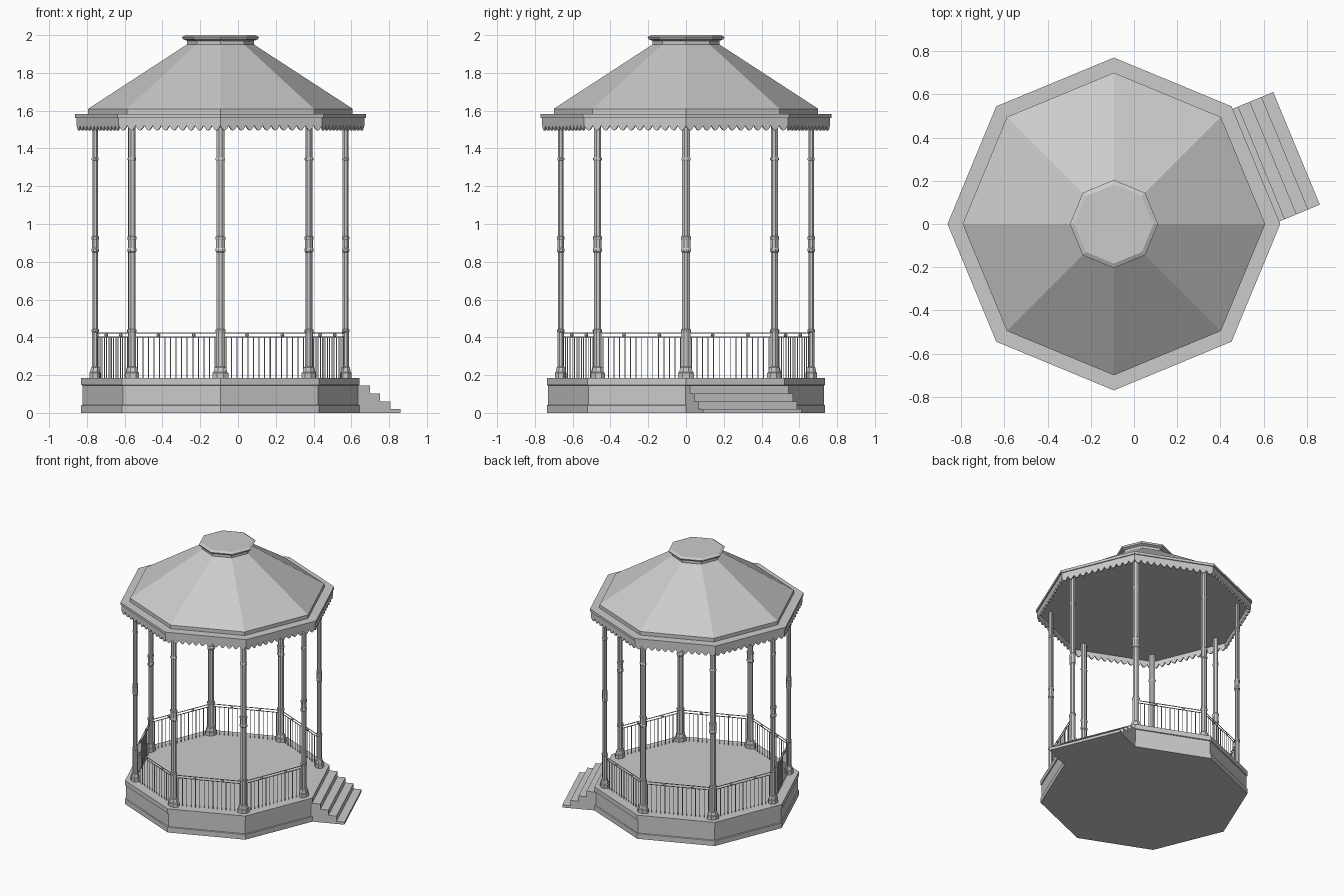
import bpy, bmesh
from math import sin, cos, pi, radians
from mathutils import Vector, Matrix

if "Cube" in bpy.data.objects:
    bpy.data.objects.remove(bpy.data.objects["Cube"])

CENTRE = Vector((-0.093, 0, 0))
C8 = cos(pi / 8)


def finish(name, bm):
    bmesh.ops.recalc_face_normals(bm, faces=bm.faces[:])
    me = bpy.data.meshes.new(name)
    bm.to_mesh(me)
    bm.free()
    ob = bpy.data.objects.new(name, me)
    bpy.context.collection.objects.link(ob)
    return ob


def lathe(bm, profile, sides=8, offset=0.0, matrix=Matrix()):
    """Stack rings of (radius, height) and cap both ends."""
    rings = []
    for r, z in profile:
        rings.append([bm.verts.new(matrix @ Vector((r * cos(offset + 2 * pi * i / sides),
                                                    r * sin(offset + 2 * pi * i / sides), z)))
                      for i in range(sides)])
    for a, b in zip(rings, rings[1:]):
        for i in range(sides):
            j = (i + 1) % sides
            bm.faces.new((a[i], a[j], b[j], b[i]))
    bm.faces.new(rings[0][::-1])
    bm.faces.new(rings[-1])


def rod(bm, a, b, r, sides=6):
    d = b - a
    m = Matrix.Translation(a) @ d.to_track_quat('Z', 'Y').to_matrix().to_4x4()
    lathe(bm, [(r, 0), (r, d.length)], sides, 0, m)


def corner(i, r, z):
    return CENTRE + Vector((r * cos(i * pi / 4), r * sin(i * pi / 4), z))


T = Matrix.Translation(CENTRE)

# Platform with plinth and floor bands
bm = bmesh.new()
lathe(bm, [(0.737, 0), (0.737, 0.04), (0.73, 0.043), (0.73, 0.145),
           (0.737, 0.148), (0.737, 0.185)], matrix=T)
finish("platform", bm)

# Roof: soffit, eave fascia, pitched octagon
bm = bmesh.new()
lathe(bm, [(0.755, 1.55), (0.76, 1.562), (0.77, 1.562), (0.77, 1.582), (0.70, 1.582),
           (0.70, 1.61), (0.17, 1.955)], matrix=T)
finish("roof", bm)

# Roof cap
bm = bmesh.new()
lathe(bm, [(0.177, 1.945), (0.177, 1.97), (0.198, 1.978), (0.204, 1.99), (0.183, 2.0)], matrix=T)
finish("roof_cap", bm)

# Scalloped valance under the eaves
bm = bmesh.new()
TEETH, DIV = 12, 6
for s in range(8):
    a, b = corner(s, 0.762, 0), corner(s + 1, 0.762, 0)
    prev = None
    for k in range(TEETH * DIV + 1):
        p = a.lerp(b, k / (TEETH * DIV))
        low = 1.522 - 0.027 * sin(pi * (k % DIV) / DIV)
        cur = (bm.verts.new((p.x, p.y, low)), bm.verts.new((p.x, p.y, 1.562)))
        if prev:
            bm.faces.new((prev[0], cur[0], cur[1], prev[1]))
        prev = cur
valance = finish("valance", bm)
sol = valance.modifiers.new("thickness", 'SOLIDIFY')
sol.thickness = 0.01
sol.offset = -1

# Columns: flared foot, ringed shaft, mid collar
column = [(0.042, 0.185), (0.042, 0.212), (0.036, 0.216), (0.03, 0.24), (0.023, 0.245),
          (0.023, 0.425), (0.027, 0.43), (0.027, 0.44), (0.021, 0.445),
          (0.021, 0.85), (0.026, 0.855), (0.026, 0.868), (0.023, 0.872),
          (0.023, 0.915), (0.026, 0.92), (0.026, 0.932), (0.021, 0.937),
          (0.021, 1.335), (0.025, 1.34), (0.025, 1.348), (0.021, 1.353), (0.021, 1.552)]
column = [(r / C8, z) for r, z in column]
for i in range(8):
    bm = bmesh.new()
    m = (Matrix.Translation(corner(i, 0.663, 0)) @ Matrix.Rotation(i * pi / 4, 4, 'Z')
         @ Matrix.Diagonal((0.74, 1, 1, 1)))
    lathe(bm, column, 8, pi / 8, m)
    finish(f"column_{i + 1}", bm)

# Railings on every side except the stair opening (side 0)
for s in range(1, 8):
    bm = bmesh.new()
    a, b = corner(s, 0.663, 0), corner(s + 1, 0.663, 0)
    up = lambda t, z: a.lerp(b, t) + Vector((0, 0, z))
    for z in (0.403, 0.422):
        rod(bm, up(0.02, z), up(0.98, z), 0.003)
    for k in range(1, 16):
        rod(bm, up(k / 16, 0.183), up(k / 16, 0.403), 0.0027)
    for t in (0.3, 0.7):
        bmesh.ops.create_uvsphere(bm, u_segments=8, v_segments=6, radius=0.01,
                                  matrix=Matrix.Translation(up(t, 0.412)))
    finish(f"railing_{s}", bm)

# Stairs: stepped side profile extruded across the full face
bm = bmesh.new()
half = 0.737 * sin(pi / 8)
start, tread = 0.737 * C8, 0.0585
profile = [(start - 0.03, 0), (start - 0.03, 0.144)]
for k, z in enumerate((0.144, 0.102, 0.061, 0.02)):
    profile += [(start + k * tread, z)] if k else []
    profile += [(start + (k + 1) * tread, z)]
profile.append((start + 4 * tread, 0))
m = T @ Matrix.Rotation(radians(22.5), 4, 'Z')
left = [bm.verts.new(m @ Vector((d, -half, z))) for d, z in profile]
right = [bm.verts.new(m @ Vector((d, half, z))) for d, z in profile]
bm.faces.new(left)
bm.faces.new(right[::-1])
for i in range(len(profile)):
    j = (i + 1) % len(profile)
    bm.faces.new((left[i], left[j], right[j], right[i]))
finish("stairs", bm)
